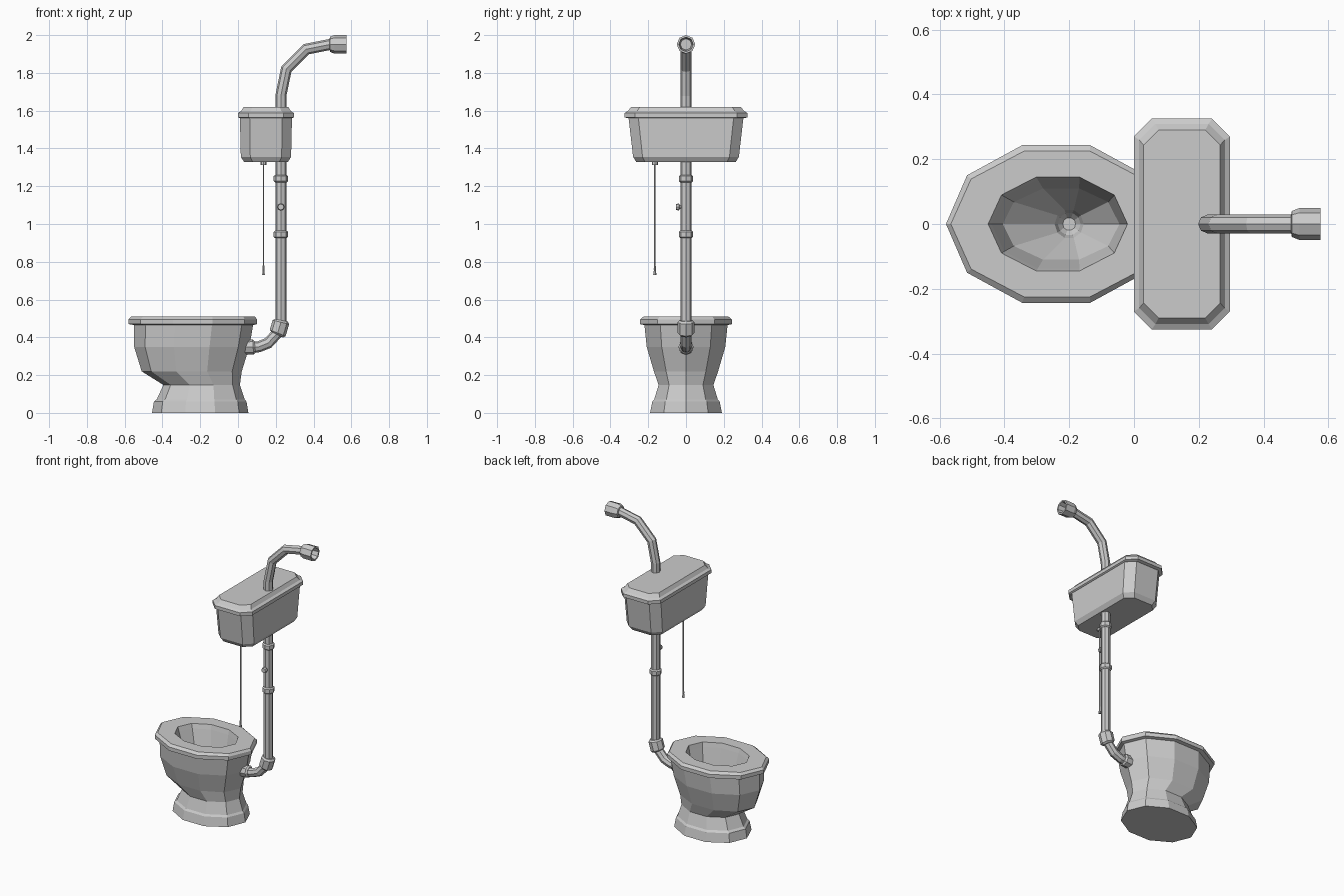
import bpy, bmesh, math
from mathutils import Vector

old = bpy.data.objects.get("Cube")
if old:
    bpy.data.objects.remove(old, do_unlink=True)

grey = bpy.data.materials.new("plain_grey")
grey.use_nodes = True
COLOUR = (0.6, 0.6, 0.6, 1)
grey.diffuse_color = COLOUR
grey.node_tree.nodes["Principled BSDF"].inputs["Base Color"].default_value = COLOUR


def loft(name, rings, cap_start=True, cap_end=True):
    """Skin a list of equal-length point rings into one flat-shaded part."""
    bm = bmesh.new()
    loops = [[bm.verts.new(p) for p in ring] for ring in rings]
    n = len(loops[0])
    for a, b in zip(loops, loops[1:]):
        for i in range(n):
            j = (i + 1) % n
            bm.faces.new((a[i], a[j], b[j], b[i]))
    if cap_start:
        bm.faces.new(loops[0][::-1])
    if cap_end:
        bm.faces.new(loops[-1])
    bmesh.ops.recalc_face_normals(bm, faces=bm.faces)
    mesh = bpy.data.meshes.new(name)
    bm.to_mesh(mesh)
    bm.free()
    mesh.materials.append(grey)
    obj = bpy.data.objects.new(name, mesh)
    bpy.context.collection.objects.link(obj)
    return obj


def oval(x0, x1, half_y, z, sides=10):
    """Oval ring spanning x0..x1 with widest vertices at half_y."""
    cx, rx = (x0 + x1) / 2, (x1 - x0) / 2
    ry = half_y / math.sin(math.radians(72))
    turns = [math.tau * i / sides for i in range(sides)]
    return [(cx + rx * math.cos(t), ry * math.sin(t), z) for t in turns]


def cut_rectangle(hx, hy, cut, z, cx=0.148):
    """Rectangle ring with its four corners cut off."""
    return [(cx + x, y, z) for x, y in (
        (hx, cut - hy), (hx, hy - cut), (hx - cut, hy), (cut - hx, hy),
        (-hx, hy - cut), (-hx, cut - hy), (cut - hx, -hy), (hx - cut, -hy))]


def tube(name, path, radii, sides=8, caps=True):
    """Tube along a path, mitred at each bend; radii may vary per point."""
    pts = [Vector(p) for p in path]
    if not isinstance(radii, (list, tuple)):
        radii = [radii] * len(pts)
    segs = [(b - a).normalized() for a, b in zip(pts, pts[1:])]
    rings = []
    for i, (p, r) in enumerate(zip(pts, radii)):
        before, after = segs[max(i - 1, 0)], segs[min(i, len(segs) - 1)]
        along = (before + after).normalized()
        side = Vector((0, 1, 0)) if abs(along.y) < 0.9 else Vector((1, 0, 0))
        up = along.cross(side).normalized()
        stretch = 1 / max(0.5, along.dot(after))
        rings.append([p + side * r * math.cos(t) + up * r * stretch * math.sin(t)
                      for t in (math.tau * k / sides for k in range(sides))])
    return loft(name, rings, caps, caps)


# Bowl: foot, waist, body, rim, then down the inside to the drain
loft("bowl", [oval(*r) for r in (
    (-0.455, 0.055, 0.19, 0), (-0.445, 0.045, 0.178, 0.06),
    (-0.43, 0.035, 0.168, 0.072), (-0.395, 0.01, 0.145, 0.148),
    (-0.51, 0.02, 0.17, 0.22), (-0.55, 0.06, 0.208, 0.35),
    (-0.55, 0.08, 0.22, 0.465), (-0.58, 0.1, 0.243, 0.47),
    (-0.58, 0.1, 0.243, 0.495), (-0.565, 0.09, 0.225, 0.51),
    (-0.45, -0.02, 0.145, 0.51), (-0.44, -0.025, 0.137, 0.48),
    (-0.405, -0.045, 0.11, 0.36), (-0.245, -0.155, 0.043, 0.22),
    (-0.235, -0.165, 0.034, 0.19), (-0.22, -0.18, 0.019, 0.17))])

# Cistern and its stepped lid
loft("cistern", [cut_rectangle(*r) for r in (
    (0.115, 0.262, 0.045, 1.327), (0.133, 0.28, 0.05, 1.355),
    (0.138, 0.305, 0.052, 1.57))])
loft("cistern_lid", [cut_rectangle(*r) for r in (
    (0.14, 0.31, 0.052, 1.56), (0.148, 0.325, 0.055, 1.565),
    (0.148, 0.325, 0.055, 1.588), (0.132, 0.309, 0.05, 1.597),
    (0.118, 0.29, 0.046, 1.62))])

# Flush pipe between cistern and bowl
PIPE_X = 0.227
tube("flush_pipe", [(PIPE_X, 0, 1.34), (PIPE_X, 0, 0.48), (0.215, 0, 0.43),
                    (0.16, 0, 0.37), (0.11, 0, 0.35), (0.03, 0, 0.345)], 0.029)
for i, z in enumerate((1.24, 0.945)):
    tube(f"pipe_collar_{i + 1}",
         [(PIPE_X, 0, z + d) for d in (-0.02, -0.013, 0.013, 0.02)],
         [0.03, 0.038, 0.038, 0.03])
tube("elbow_collar", [(0.206, 0, 0.415), (0.21, 0, 0.423),
                      (0.227, 0, 0.48), (0.229, 0, 0.49)],
     [0.035, 0.045, 0.045, 0.035])
tube("bowl_collar", [(0.03, 0, 0.347), (0.08, 0, 0.349), (0.09, 0, 0.35)],
     [0.04, 0.04, 0.031])
tube("pipe_knob", [(PIPE_X, y, 1.09) for y in (-0.02, -0.035, -0.036, -0.053)],
     [0.01, 0.01, 0.019, 0.016])

# Overhead supply pipe with open flange
tube("supply_pipe", [(PIPE_X, 0, 1.6), (PIPE_X, 0, 1.68), (0.256, 0, 1.82),
                     (0.36, 0, 1.925), (0.5, 0, 1.953)], 0.029)
FLANGE = ((0.485, 0.03), (0.487, 0.04), (0.51, 0.049), (0.575, 0.049),
          (0.575, 0.038), (0.515, 0.03))
loft("supply_flange", [
    [(x, r * math.cos(t), 1.951 + r * math.sin(t))
     for t in (math.tau * k / 8 for k in range(8))] for x, r in FLANGE])

# Pull chain
CHAIN = (0.135, -0.165)
tube("chain_mount", [(*CHAIN, z) for z in (1.335, 1.313)], 0.016)
tube("pull_chain", [(*CHAIN, z) for z in (1.32, 0.76)], 0.004, 6)
tube("chain_handle", [(*CHAIN, z) for z in (0.79, 0.76, 0.755, 0.73)],
     [0.004, 0.006, 0.005, 0.009], 6)
